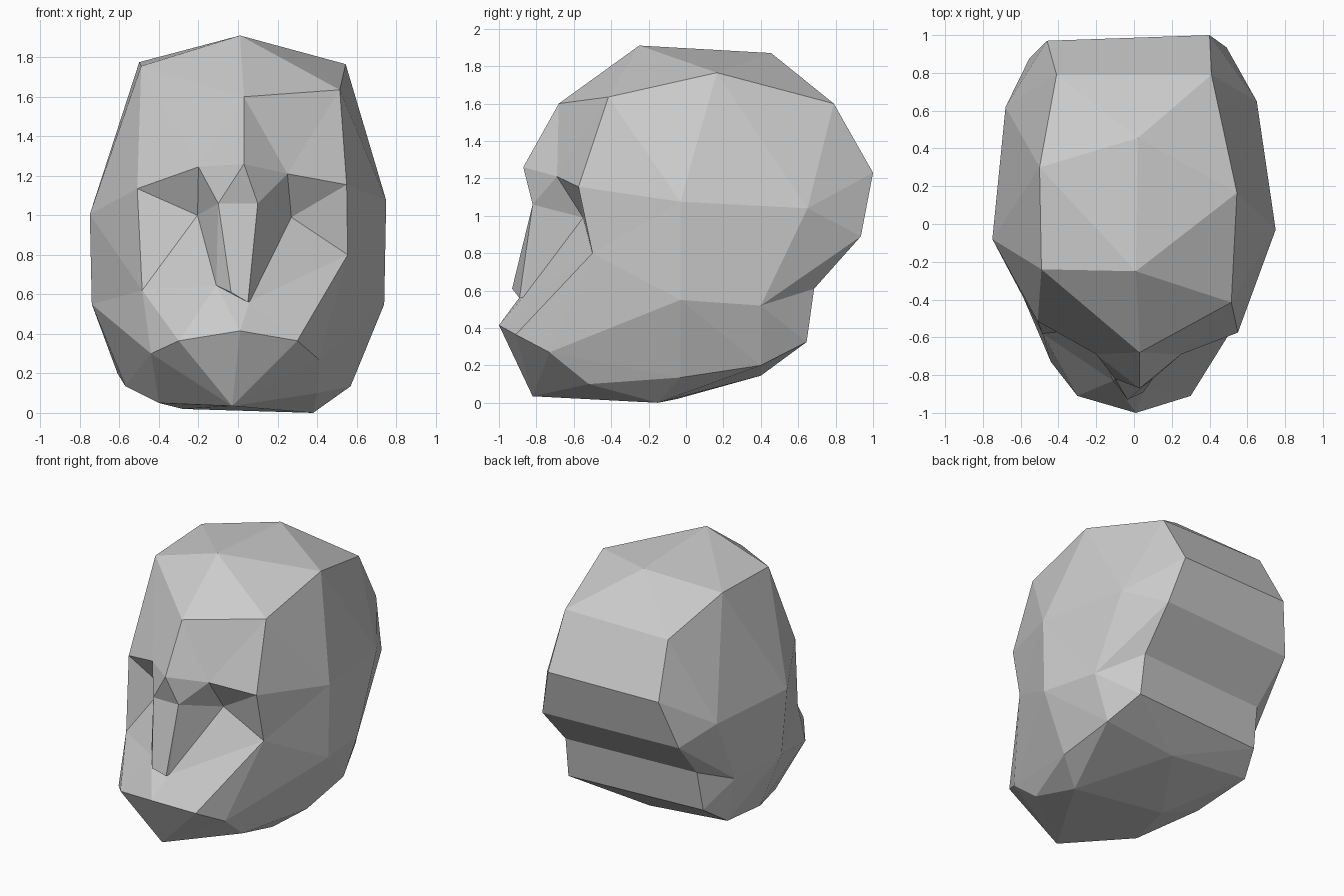
import bpy
import bmesh
from mathutils import Vector

default_cube = bpy.data.objects.get("Cube")
if default_cube:
    bpy.data.objects.remove(default_cube, do_unlink=True)

# Landmarks on the centre line
centre = {
    "peak": (.01, -.25, 1.91), "crown_back": (.02, .455, 1.87),
    "forehead": (.03, -.68, 1.6), "bridge": (.03, -.87, 1.26),
    "lip": (.01, -1, .415), "chin": (-.03, -.82, .035),
    "under_back": (.01, .4, .145),
}

# Landmarks of the left face
face = {
    "brow": (.55, -.575, 1.155), "brow_mid": (.25, -.69, 1.21),
    "eye": (.27, -.55, .99), "nose_top": (.1, -.82, 1.06),
    "tip": (.05, -.89, .56), "wing": (.06, -.87, .565),
    "cheek": (.555, -.5, .8), "mouth": (.3, -.91, .365),
    "jaw": (.41, -.73, .27),
}

# Landmarks of the left skull, neck and underside
skull = {
    "temple": (.515, -.415, 1.635), "crown": (.545, .165, 1.765),
    "ear_top": (.75, -.03, 1.075), "ear_low": (.74, -.03, .55),
    "ear_back": (.65, .65, 1.04), "notch": (.67, .4, .52),
    "back_top": (.41, .79, 1.6), "back": (.4, 1, 1.23),
    "nape": (.49, .935, .89), "hollow": (.48, .685, .61),
    "neck": (.485, .645, .325), "low_back": (.56, .4, .2),
    "side_low": (.57, -.03, .135), "jaw_under": (.4, -.52, .1),
    "belly": (.38, -.15, 0),
}

# The right side is a mirror image, apart from these shifts
uneven = {
    "brow": (-.04, .06, -.02), "brow_mid": (-.05, 0, .035),
    "eye": (-.065, 0, .01), "tip": (-.015, -.04, .05),
    "wing": (.05, .04, .08), "cheek": (-.07, -.08, -.18),
    "jaw": (.03, 0, .03), "temple": (-.025, .175, .12),
    "crown": (-.045, .135, .01), "ear_top": (0, -.05, -.07),
    "ear_back": (.03, -.03, -.04), "back": (.06, -.03, 0),
    "nape": (.065, -.06, 0), "hollow": (.045, -.06, 0),
    "neck": (.055, -.07, 0), "jaw_under": (0, .07, -.05),
    "low_back": (.05, 0, 0), "belly": (-.1, .1, .02),
}

# Facets that fan out from one landmark, same on both sides
fans = [
    ("peak", "forehead temple crown crown_back"),
    ("crown_back", "crown back_top"),
    ("brow_mid", "bridge forehead temple brow eye nose_top bridge"),
    ("eye", "brow cheek"),
    ("nose_top", "eye wing tip"),
    ("wing", "eye cheek mouth lip"),
    ("mouth", "cheek jaw chin lip"),
    ("jaw", "cheek ear_low side_low jaw_under chin"),
    ("ear_top", "cheek brow temple crown ear_back notch ear_low cheek"),
    ("ear_back", "crown back_top back nape notch"),
    ("notch", "nape hollow neck low_back ear_low"),
    ("low_back", "ear_low side_low belly under_back neck"),
    ("belly", "side_low jaw_under chin"),
]

# Facets that bridge the two sides
bridges = ["nose_top tip", "tip wing", "back_top back", "back nape",
           "nape hollow", "hollow neck"]
caps = [("bridge", "nose_top"), ("lip", "wing"), ("crown_back", "back_top"),
        ("under_back", "neck"), ("under_back", "belly"), ("chin", "belly")]

bm = bmesh.new()
middle = {name: bm.verts.new(p) for name, p in centre.items()}
left, right = dict(middle), dict(middle)
for name, p in {**face, **skull}.items():
    left[name] = bm.verts.new(p)
    x, y, z = Vector(p) + Vector(uneven.get(name, (0, 0, 0)))
    right[name] = bm.verts.new((-x, y, z))

for side in (left, right):
    for hub, rim in fans:
        rim = rim.split()
        for a, b in zip(rim, rim[1:]):
            bm.faces.new((side[hub], side[a], side[b]))
for pair in bridges:
    a, b = pair.split()
    bm.faces.new((left[a], left[b], right[b], right[a]))
for hub, end in caps:
    bm.faces.new((middle[hub], left[end], right[end]))

bmesh.ops.recalc_face_normals(bm, faces=bm.faces[:])
mesh = bpy.data.meshes.new("head")
bm.to_mesh(mesh)
bm.free()
head = bpy.data.objects.new("head", mesh)
bpy.context.scene.collection.objects.link(head)

# Plain grey clay
grey = bpy.data.materials.new("light grey")
grey.use_nodes = True
colour = (.6, .6, .6, 1)
grey.diffuse_color = colour
grey.node_tree.nodes["Principled BSDF"].inputs["Base Color"].default_value = colour
mesh.materials.append(grey)
